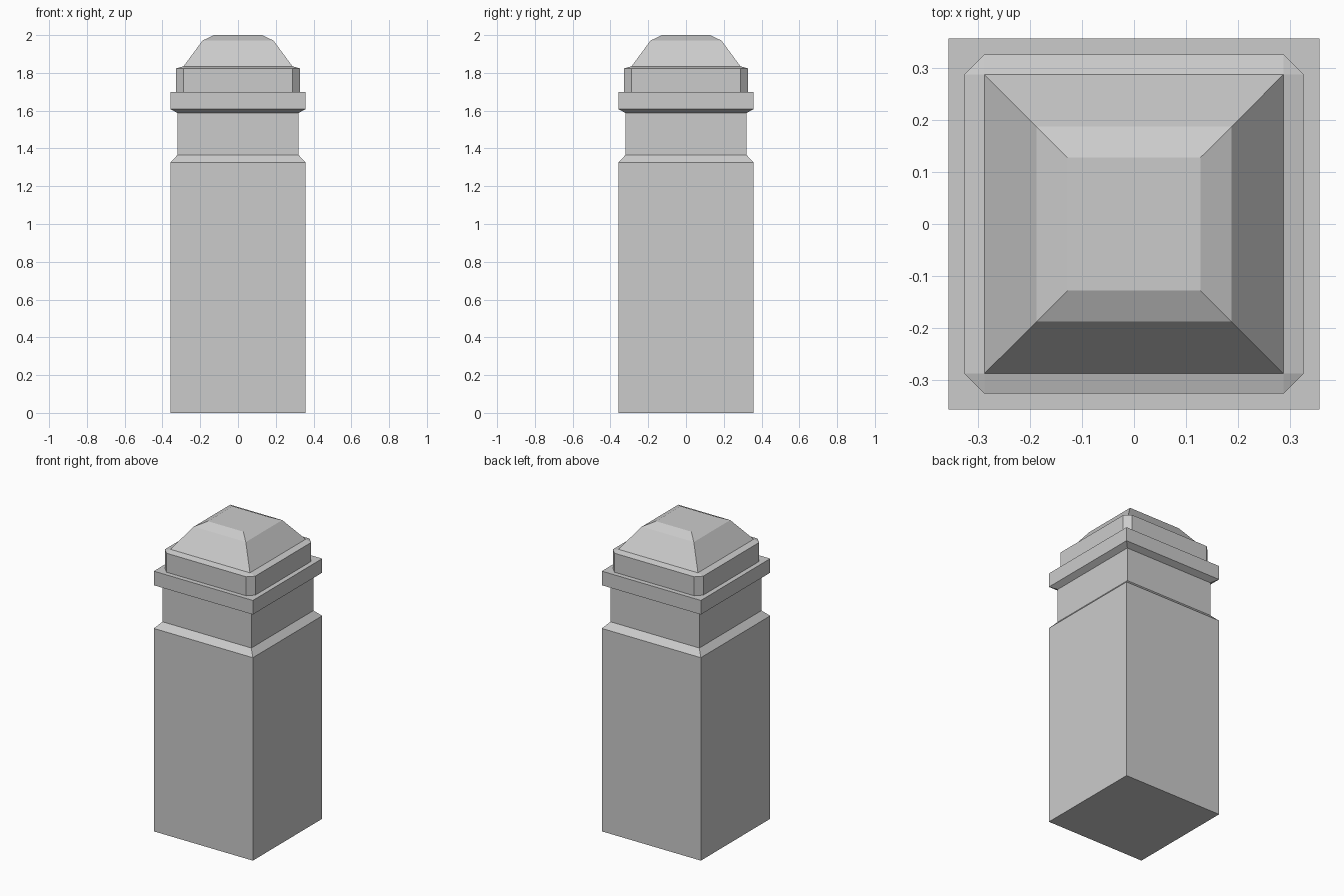
import bpy
import bmesh

if "Cube" in bpy.data.objects:
    bpy.data.objects.remove(bpy.data.objects["Cube"])


def stacked_part(name, rings, close_bottom=True):
    """Join square rings (half_width, z, corner_cut) into one flat-faced part."""
    bm = bmesh.new()
    loops = []
    for h, z, cut in rings:
        k = h - cut
        pts = [(k, -h), (h, -k), (h, k), (k, h), (-k, h), (-h, k), (-h, -k), (-k, -h)]
        loops.append([bm.verts.new((x, y, z)) for x, y in pts])
    for a, b in zip(loops, loops[1:]):
        for i in range(8):
            j = (i + 1) % 8
            bm.faces.new((a[i], a[j], b[j], b[i]))
    if close_bottom:
        bm.faces.new(loops[0][::-1])
    bm.faces.new(loops[-1])
    # Uncut corners collapse to a single vertex
    bmesh.ops.remove_doubles(bm, verts=bm.verts[:], dist=0.0001)
    bmesh.ops.recalc_face_normals(bm, faces=bm.faces[:])
    mesh = bpy.data.meshes.new(name)
    bm.to_mesh(mesh)
    bm.free()
    obj = bpy.data.objects.new(name, mesh)
    bpy.context.collection.objects.link(obj)
    return obj


# Square shaft, recessed neck and projecting collar
stacked_part("pillar_shaft", [
    (0.358, 0.0, 0), (0.358, 1.326, 0),
    (0.321, 1.365, 0), (0.321, 1.588, 0),
    (0.358, 1.608, 0), (0.358, 1.70, 0),
])

# Cap block with cut corners, rising to a two-slope hipped top
cap = stacked_part("pillar_cap", [
    (0.327, 1.70, 0.039), (0.327, 1.824, 0.039),
    (0.288, 1.835, 0), (0.188, 1.971, 0), (0.128, 2.0, 0),
], close_bottom=False)
